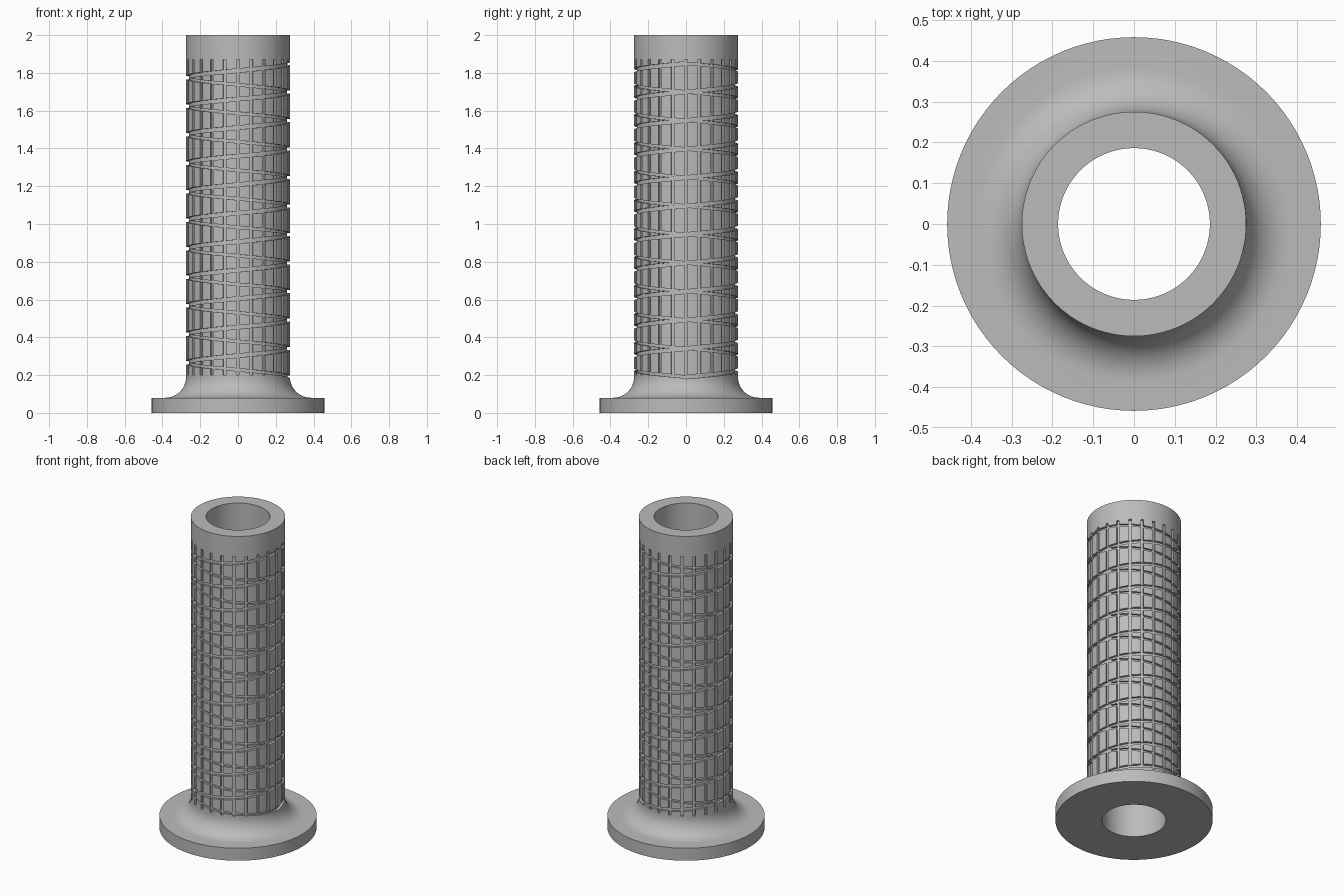
import bpy, bmesh
from math import sin, cos, pi, radians

if "Cube" in bpy.data.objects:
    bpy.data.objects.remove(bpy.data.objects["Cube"])

OUTER, BORE, FLANGE = 0.275, 0.186, 0.458
SEGMENTS = 96

grey = bpy.data.materials.new("rubber grey")
grey.use_nodes = True
grey.diffuse_color = (0.5, 0.5, 0.5, 1)
grey.node_tree.nodes["Principled BSDF"].inputs["Base Color"].default_value = grey.diffuse_color


def make_object(name, bm):
    bmesh.ops.recalc_face_normals(bm, faces=bm.faces)
    mesh = bpy.data.meshes.new(name)
    bm.to_mesh(mesh)
    bm.free()
    mesh.materials.append(grey)
    obj = bpy.data.objects.new(name, mesh)
    bpy.context.collection.objects.link(obj)
    return obj


def bridge(bm, a, b):
    for i in range(len(a)):
        j = (i + 1) % len(a)
        bm.faces.new((a[i], a[j], b[j], b[i]))


def lathe(name, profile):
    """Revolve a closed (radius, height) outline around z."""
    bm = bmesh.new()
    rings = []
    for s in range(SEGMENTS):
        a = 2 * pi * s / SEGMENTS
        rings.append([bm.verts.new((r * cos(a), r * sin(a), z)) for r, z in profile])
    for s in range(SEGMENTS):
        bridge(bm, rings[s], rings[(s + 1) % SEGMENTS])
    return make_object(name, bm)


def spiral_cutter(name, hand, width, depth, low=0.19, high=1.85, turns=11):
    """Square bar wound around the grip; hand is +1 or -1."""
    bm = bmesh.new()
    steps = turns * 60
    section = [(OUTER - depth, -width / 2), (OUTER + 0.03, -width / 2),
               (OUTER + 0.03, width / 2), (OUTER - depth, width / 2)]
    rings = []
    for s in range(steps + 1):
        t = s / steps
        a = hand * 2 * pi * turns * t + 0.007
        z = low + (high - low) * t
        rings.append([bm.verts.new((r * cos(a), r * sin(a), z + dz)) for r, dz in section])
    for a, b in zip(rings, rings[1:]):
        bridge(bm, a, b)
    bm.faces.new(rings[0])
    bm.faces.new(rings[-1])
    return make_object(name, bm)


def flute_cutter(name, count, width, depth, low, high):
    """Upright bars set in a circle."""
    bm = bmesh.new()
    for k in range(count):
        a = 2 * pi * k / count
        ends = []
        for z in (low, high):
            ends.append([bm.verts.new((r * cos(a) - w * sin(a), r * sin(a) + w * cos(a), z))
                         for r, w in ((OUTER - depth, -width / 2), (OUTER + 0.03, -width / 2),
                                      (OUTER + 0.03, width / 2), (OUTER - depth, width / 2))])
        bridge(bm, *ends)
        bm.faces.new(ends[0])
        bm.faces.new(ends[1])
    return make_object(name, bm)


# Tube with flange and a concave neck fillet
FILLET = 0.11
outline = [(BORE, 0), (FLANGE, 0), (FLANGE, 0.08)]
for i in range(13):
    a = pi / 2 * i / 12
    outline.append((OUTER + FILLET - FILLET * sin(a), 0.08 + FILLET - FILLET * cos(a)))
outline += [(OUTER, 2), (BORE, 2)]
grip = lathe("handle_grip", outline)

# Crossing spiral grooves and upright grooves
cutters = [spiral_cutter("rising_spiral_cutter", 1, 0.02, 0.015),
           spiral_cutter("falling_spiral_cutter", -1, 0.014, 0.012),
           flute_cutter("upright_groove_cutter", 24, 0.016, 0.013, 0.2, 1.87)]
for cutter in cutters:
    cutter.hide_render = True
    mod = grip.modifiers.new(cutter.name, 'BOOLEAN')
    mod.operation, mod.solver, mod.object = 'DIFFERENCE', 'EXACT', cutter

# Bake the cuts and drop the cutters
graph = bpy.context.evaluated_depsgraph_get()
cut_mesh = bpy.data.meshes.new_from_object(grip.evaluated_get(graph))
grip.modifiers.clear()
grip.data = cut_mesh
for cutter in cutters:
    bpy.data.objects.remove(cutter)

# Soft shading with crisp groove edges
bpy.ops.object.select_all(action='DESELECT')
grip.select_set(True)
bpy.context.view_layer.objects.active = grip
bpy.ops.object.shade_smooth_by_angle(angle=radians(30))
